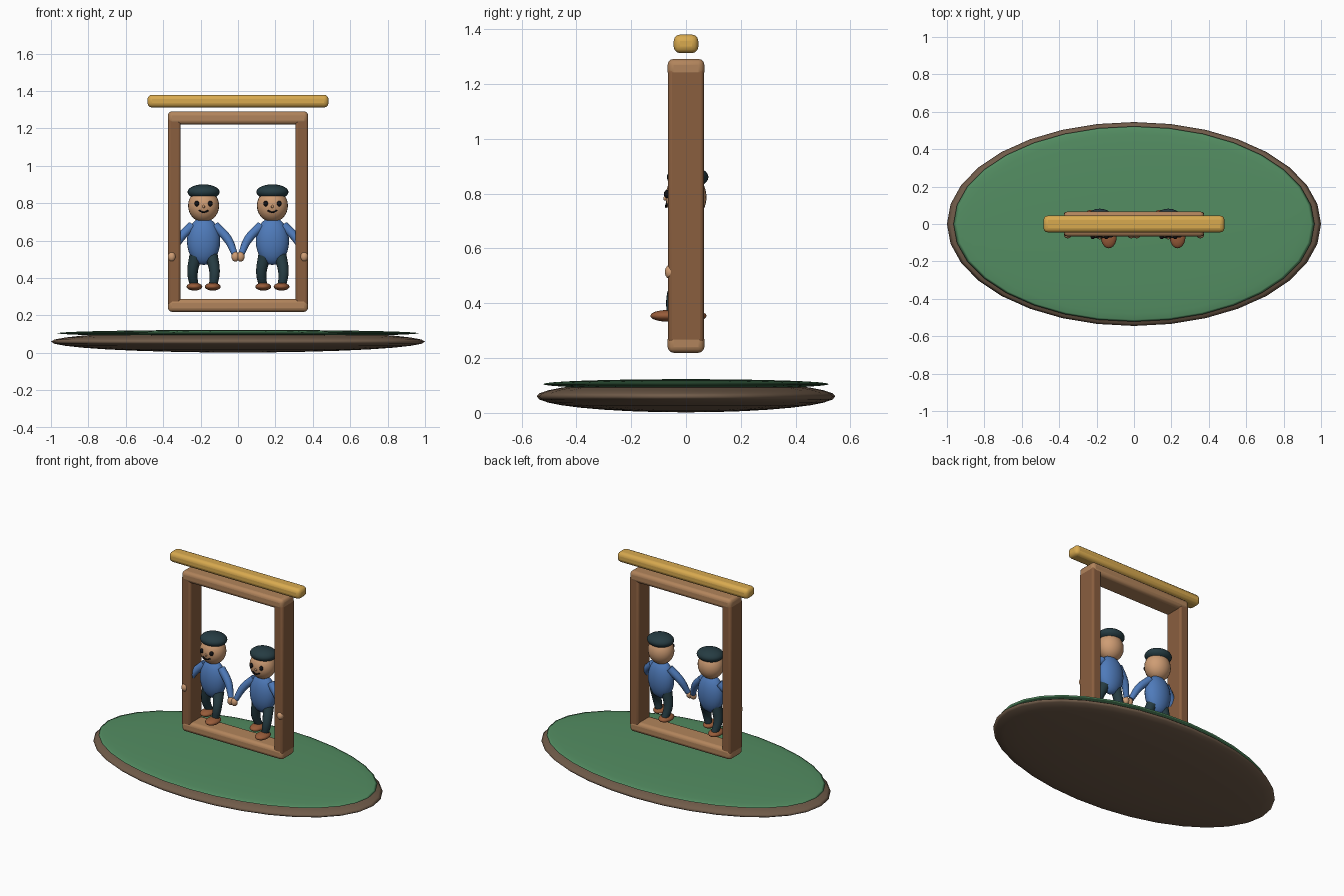
import bpy
from math import radians

if "Cube" in bpy.data.objects:
    bpy.data.objects.remove(bpy.data.objects["Cube"])


def material(name, rgb):
    m = bpy.data.materials.new(name)
    m.diffuse_color = [(c / 255) ** 2.2 for c in rgb] + [1]
    m.use_nodes = True
    m.node_tree.nodes["Principled BSDF"].inputs["Base Color"].default_value = m.diffuse_color
    return m


EARTH = material("earth", (112, 92, 75))
GRASS = material("grass", (84, 140, 98))
DARK_WOOD = material("dark_wood", (137, 95, 65))
LIGHT_WOOD = material("light_wood", (176, 131, 92))
GOLD = material("gold", (215, 168, 80))
SKIN = material("skin", (205, 155, 115))
BLUE = material("blue_cloth", (80, 122, 185))
NAVY = material("dark_cloth", (42, 62, 68))
BLACK = material("black", (25, 25, 28))
SHOE = material("shoe_leather", (150, 92, 60))


def ball(name, loc, radii, mat, seg=24, rings=14):
    bpy.ops.mesh.primitive_uv_sphere_add(segments=seg, ring_count=rings, radius=1, location=loc)
    o = bpy.context.object
    o.name, o.scale = name, radii
    bpy.ops.object.transform_apply(location=False, rotation=False, scale=True)
    bpy.ops.object.shade_smooth()
    o.data.materials.append(mat)
    return o


def bar(name, loc, size, bevel, mat):
    bpy.ops.mesh.primitive_cube_add(size=1, location=loc)
    o = bpy.context.object
    o.name, o.scale = name, size
    bpy.ops.object.transform_apply(location=False, rotation=False, scale=True)
    b = o.modifiers.new("round", 'BEVEL')
    b.width, b.segments = bevel, 3
    bpy.ops.object.shade_smooth_by_angle(angle=radians(35))
    o.data.materials.append(mat)


def tube(name, points, radii, mat):
    cu = bpy.data.curves.new(name, 'CURVE')
    cu.dimensions, cu.bevel_depth, cu.bevel_resolution = '3D', 1, 4
    cu.resolution_u, cu.use_fill_caps = 6, True
    s = cu.splines.new('BEZIER')
    s.bezier_points.add(len(points) - 1)
    for bp, p, r in zip(s.bezier_points, points, radii):
        bp.co, bp.radius = p, r
        bp.handle_left_type = bp.handle_right_type = 'AUTO'
    o = bpy.data.objects.new(name, cu)
    bpy.context.collection.objects.link(o)
    bpy.ops.object.select_all(action='DESELECT')
    o.select_set(True)
    bpy.context.view_layer.objects.active = o
    bpy.ops.object.convert(target='MESH')
    o = bpy.context.object
    o.name = name
    bpy.ops.object.shade_smooth_by_angle(angle=radians(50))
    o.data.materials.clear()
    o.data.materials.append(mat)


# Oval base with a thin lawn on top
ball("base", (0, 0, 0.06), (1, 0.545, 0.058), EARTH, 32, 16)
ball("lawn", (0, 0, 0.105), (0.965, 0.522, 0.018), GRASS, 32, 16)

# Upright frame and floating top beam
for side, s in (("left", -1), ("right", 1)):
    bar(side + "_post", (s * 0.341, 0, 0.755), (0.068, 0.13, 1.0), 0.014, DARK_WOOD)
for label, z in (("bottom", 0.254), ("top", 1.256)):
    bar(label + "_rail", (0, 0, z), (0.75, 0.134, 0.07), 0.022, LIGHT_WOOD)
bar("top_beam", (0, 0, 1.346), (0.968, 0.09, 0.068), 0.024, GOLD)


def figure(prefix, x):
    # Head, cap and face
    ball(prefix + "head", (x, 0, 0.787), (0.083, 0.075, 0.088), SKIN)
    ball(prefix + "cap", (x, 0.006, 0.86), (0.086, 0.076, 0.041), NAVY)
    ball(prefix + "nose", (x, -0.075, 0.782), (0.007, 0.008, 0.008), SKIN, 12, 8)
    tube(prefix + "mouth", [(x - 0.026, -0.071, 0.762), (x, -0.073, 0.752),
                            (x + 0.026, -0.071, 0.762)], [0.004] * 3, BLACK)
    # Body
    ball(prefix + "body", (x, 0, 0.598), (0.089, 0.058, 0.128), BLUE)
    for side, s in (("left_", -1), ("right_", 1)):
        n = prefix + side
        ball(n + "eye", (x + s * 0.036, -0.069, 0.798), (0.012, 0.012, 0.015), BLACK, 16, 10)
        # Arm and hand
        tube(n + "arm", [(x + s * 0.06, 0, 0.68), (x + s * 0.128, -0.022, 0.61),
                         (x + s * 0.166, -0.048, 0.53)], [0.026, 0.024, 0.017], BLUE)
        ball(n + "hand", (x + s * 0.17, -0.058, 0.514), (0.021, 0.019, 0.026), SKIN, 16, 10)
        # Striding leg and shoe
        step = -0.05 if s > 0 else 0.035
        tube(n + "leg", [(x + s * 0.042, 0, 0.52), (x + s * 0.059, step * 0.6 - 0.012, 0.43),
                         (x + s * 0.05, step, 0.355)], [0.034, 0.028, 0.022], NAVY)
        ball(n + "shoe", (x + s * 0.049, step - 0.02, 0.354), (0.042, 0.06, 0.021), SHOE, 20, 12)


figure("left_figure_", -0.184)
figure("right_figure_", 0.184)
